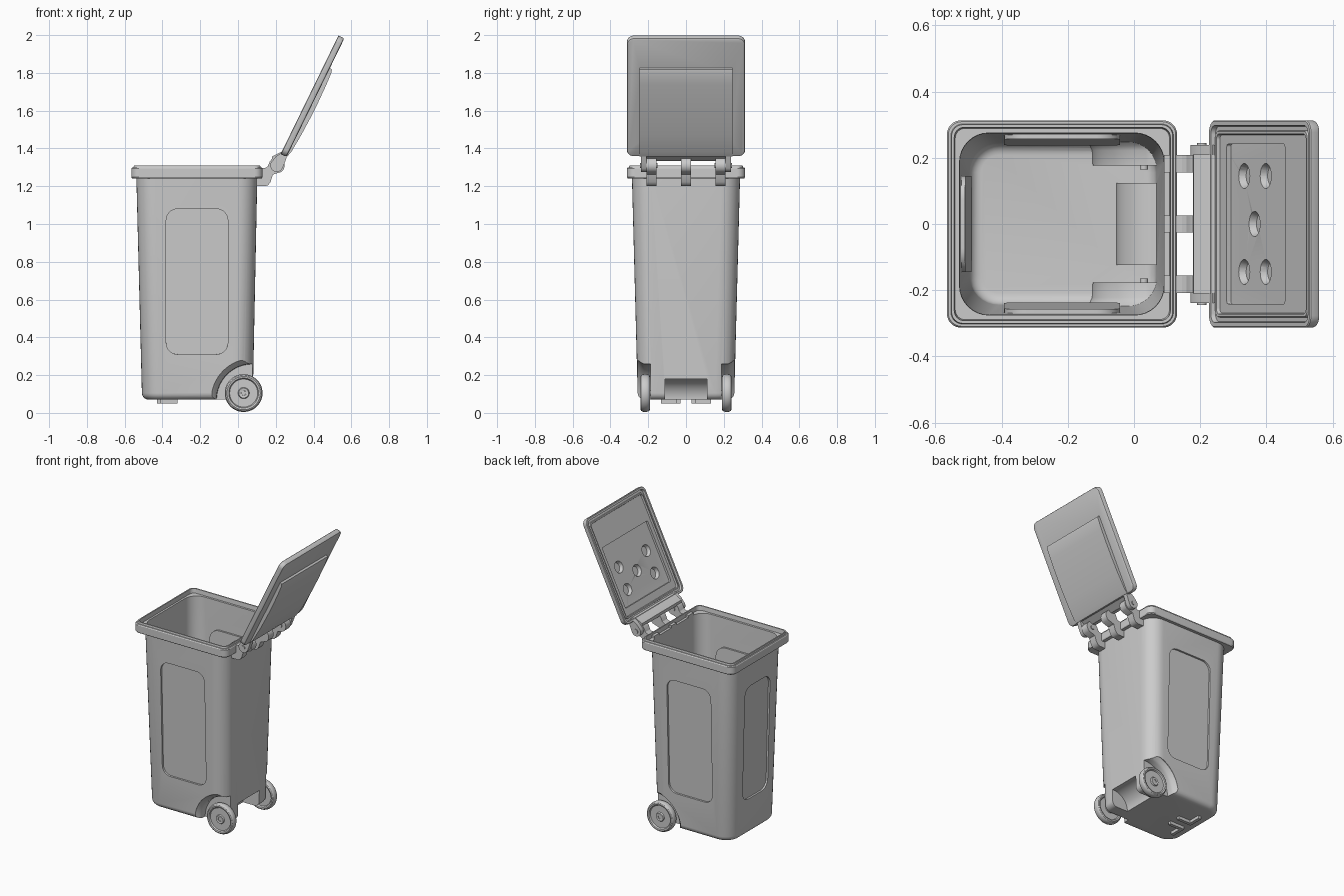
import bpy, bmesh
from math import sin, cos, pi, radians
from mathutils import Vector, Matrix

if "Cube" in bpy.data.objects:
    bpy.data.objects.remove(bpy.data.objects["Cube"])

WALL = 0.012
LID = Matrix.Translation((0.205, 0, 1.31)) @ Matrix.Rotation(radians(-64), 4, 'Y')


def rrect(x0, x1, hy, r, z, n=8):
    pts = []
    for cx, cy, a in ((x1 - r, hy - r, 0), (x0 + r, hy - r, 90), (x0 + r, r - hy, 180), (x1 - r, r - hy, 270)):
        for i in range(n + 1):
            t = radians(a + 90 * i / n)
            pts.append(Vector((cx + r * cos(t), cy + r * sin(t), z)))
    return pts


def circle(r, y, cx, cz, n=64):
    return [Vector((cx + r * cos(2 * pi * i / n), y, cz + r * sin(2 * pi * i / n))) for i in range(n)]


def loft(name, rings, closed=False, matrix=None):
    """Skin a list of equal rings; cap the ends, or join last to first."""
    bm = bmesh.new()
    vs = [[bm.verts.new(p) for p in ring] for ring in rings]
    n = len(vs[0])
    pairs = list(zip(vs, vs[1:])) + ([(vs[-1], vs[0])] if closed else [])
    for a, b in pairs:
        for i in range(n):
            bm.faces.new((a[i], a[(i + 1) % n], b[(i + 1) % n], b[i]))
    if not closed:
        bm.faces.new(vs[0])
        bm.faces.new(vs[-1])
    if matrix:
        bm.transform(matrix)
    bmesh.ops.recalc_face_normals(bm, faces=bm.faces)
    me = bpy.data.meshes.new(name)
    bm.to_mesh(me)
    bm.free()
    ob = bpy.data.objects.new(name, me)
    bpy.context.collection.objects.link(ob)
    return ob


def slab(name, xz, y0, y1, matrix=None):
    """Extrude an x-z outline along y."""
    return loft(name, [[Vector((x, y, z)) for x, z in xz] for y in (y0, y1)], matrix=matrix)


def activate(ob):
    bpy.ops.object.select_all(action='DESELECT')
    ob.select_set(True)
    bpy.context.view_layer.objects.active = ob


def cut(ob, cutters):
    activate(ob)
    for c in cutters:
        m = ob.modifiers.new("cut", 'BOOLEAN')
        m.operation, m.solver, m.object = 'DIFFERENCE', 'EXACT', c
        bpy.ops.object.modifier_apply(modifier=m.name)
        bpy.data.objects.remove(c)
    return ob


def bin_solid(name, inset, top):
    """Tapered tub with rounded bottom edge."""
    rings, f = [], 0.035

    def ring(z, d):
        t = (z - 0.07) / 1.17
        d += inset
        return rrect(-0.508 - 0.03 * t + d, 0.078 + 0.024 * t - d, 0.255 + 0.031 * t - d, 0.1 - d, z)
    for i in range(6):
        a = pi / 2 * i / 5
        rings.append(ring(0.07 + inset + f * (1 - cos(a)), f * (1 - sin(a))))
    return loft(name, rings + [ring(top, 0)])


def cutters(g):
    """Recess cutters, grown by g so the inner skin follows the outer one."""
    out = []
    s = 0.0256
    # side panels and front panel, tilted to follow the walls
    for org, e1, n, hw in (((-0.217, -0.271, 0.695), (1, 0, 0), (0, -1, -s), 0.163),
                           ((-0.217, 0.271, 0.695), (1, 0, 0), (0, 1, -s), 0.163),
                           ((-0.524, 0, 0.695), (0, 1, 0), (-1, 0, -s), 0.133)):
        e1, n = Vector(e1), Vector(n).normalized()
        e2 = Vector((n.x * s, n.y * s, 1)).normalized()
        rings = []
        for c in (-0.012 - g, 0.06):
            rings.append([Vector(org) + e1 * p.x + e2 * p.y + n * c
                          for p in rrect(-hw - g, hw + g, 0.385 + g, 0.06 + g, 0)])
        out.append(loft("panel_cutter", rings))
    # wheel arches with flared lips
    for sy in (-1, 1):
        prof = ((0.188 - g, 0.188), (0.222, 0.190), (0.236, 0.197), (0.25, 0.212), (0.256, 0.217), (0.35, 0.217))
        out.append(loft("arch_cutter", [circle(r + g, sy * y, 0.075, 0.07) for y, r in prof]))
    # rear foot recess
    out.append(loft("foot_cutter", [circle(0.111 + g, y * (0.112 + g), 0.07, 0.07) for y in (-1, 1)]))
    return out


# Tub: outer solid minus hollow
outer = cut(bin_solid("bin_body", 0, 1.262), cutters(0))
hollow = cut(bin_solid("hollow", WALL, 1.32), cutters(WALL))
parts = [cut(outer, [hollow])]

# Rim
parts.append(loft("rim", [rrect(*r) for r in (
    (-0.535, 0.098, 0.283, 0.09, 1.245), (-0.561, 0.126, 0.309, 0.04, 1.242),
    (-0.565, 0.130, 0.313, 0.042, 1.248), (-0.565, 0.130, 0.313, 0.042, 1.293),
    (-0.561, 0.126, 0.309, 0.04, 1.299), (-0.553, 0.119, 0.302, 0.035, 1.299),
    (-0.551, 0.117, 0.300, 0.034, 1.311), (-0.543, 0.110, 0.292, 0.03, 1.311),
    (-0.540, 0.107, 0.289, 0.03, 1.282), (-0.527, 0.091, 0.275, 0.088, 1.282),
    (-0.526, 0.090, 0.274, 0.088, 1.245))], closed=True))

# Wheels and stub axles
prof = [(0.013, 0.02), (0.026, 0.022), (0.030, 0.014), (0.074, 0.014), (0.079, 0.023),
        (0.088, 0.025), (0.094, 0.022), (0.098, 0.015), (0.100, 0.006)]
prof += [(r, -y) for r, y in reversed(prof)]
for side, sy in (("front", -1), ("back", 1)):
    parts.append(loft("wheel_" + side, [circle(r, sy * 0.216 + y, 0.03, 0.105) for r, y in prof], closed=True))
    parts.append(loft("axle_" + side, [circle(0.0125, sy * y, 0.03, 0.105, 24) for y in (0.165, 0.232)]))

# L-shaped feet under the floor
ell = ((-0.43, 0.03), (-0.32, 0.03), (-0.32, 0.052), (-0.408, 0.052), (-0.408, 0.132), (-0.43, 0.132))
for side, sy in (("front", -1), ("back", 1)):
    parts.append(loft("foot_" + side, [[Vector((x, sy * y, z)) for x, y in ell] for z in (0.05, 0.075)]))


# Hinge knuckles on the tub
def arc(cx, cz, r, a0, a1, n=12):
    return [(cx + r * cos(radians(a0 + (a1 - a0) * i / n)), cz + r * sin(radians(a0 + (a1 - a0) * i / n)))
            for i in range(n + 1)]


knuckle = [(0.09, 1.2), (0.145, 1.2), (0.16, 1.206), (0.172, 1.222), (0.185, 1.262)]
knuckle += arc(0.205, 1.31, 0.042, -55, 150) + [(0.158, 1.306), (0.145, 1.297), (0.09, 1.297)]
for i, y in enumerate((-0.182, 0, 0.182)):
    parts.append(slab("hinge_knuckle_%d" % i, knuckle, y - 0.026, y + 0.026))

# Lid arms, pivot pins and the bar joining them
arm = arc(0, 0, 0.034, 90, 270) + [(0.03, -0.032), (0.085, -0.026), (0.085, 0.0), (0.04, 0.025)]
for side, sy in (("front", -1), ("back", 1)):
    parts.append(slab("lid_arm_" + side, arm, sy * 0.208, sy * 0.238, LID))
    parts.append(loft("hinge_pin_" + side, [circle(0.014, sy * y, 0.205, 1.31, 24) for y in (0.15, 0.244)]))
bar = [(0.178, 1.338), (0.205, 1.334), (0.25, 1.36), (0.25, 1.385), (0.225, 1.38), (0.18, 1.358)]
parts.append(slab("lid_bar", bar, -0.21, 0.21))

# Lid plate with lipped underside and an open pocket
lid = loft("lid", [rrect(*r) for r in (
    (0.073, 0.752, 0.303, 0.03, -0.027), (0.066, 0.759, 0.310, 0.034, -0.024),
    (0.063, 0.762, 0.313, 0.036, -0.017), (0.063, 0.762, 0.313, 0.036, 0.005),
    (0.066, 0.759, 0.310, 0.034, 0.008), (0.078, 0.747, 0.298, 0.028, 0.008),
    (0.081, 0.744, 0.295, 0.026, -0.006), (0.094, 0.731, 0.282, 0.02, -0.006),
    (0.096, 0.729, 0.280, 0.02, 0.002), (0.104, 0.721, 0.272, 0.018, 0.002),
    (0.107, 0.718, 0.269, 0.016, -0.008))], matrix=LID)
pocket = loft("pocket", [rrect(0.155, 0.555, 0.241, 0.008, z) for z in (-0.1, 0.1)], matrix=LID)
parts.append(cut(lid, [pocket]))

# Raised panel on the lid's outside, dimpled from inside
curve = [(0.065, -0.015), (0.068, -0.03), (0.1, -0.038), (0.2, -0.046), (0.3, -0.05), (0.4, -0.051),
         (0.5, -0.049), (0.57, -0.045), (0.584, -0.04), (0.588, -0.022), (0.55, -0.022), (0.1, -0.022)]
panel = slab("lid_panel", curve, -0.245, 0.245, LID)
dimples = []
for u, y in ((0.247, -0.145), (0.247, 0.145), (0.395, -0.145), (0.395, 0.145), (0.318, 0)):
    dimples.append(loft("dimple", [rrect(u - r, u + r, r, r * 0.999, z) for r, z in
                                   ((0.03, -0.043), (0.038, -0.022), (0.04, 0.0))],
                        matrix=LID @ Matrix.Translation((0, y, 0))))
parts.append(cut(panel, dimples))

for ob in parts:
    activate(ob)
    bpy.ops.object.shade_smooth_by_angle(angle=radians(32))
